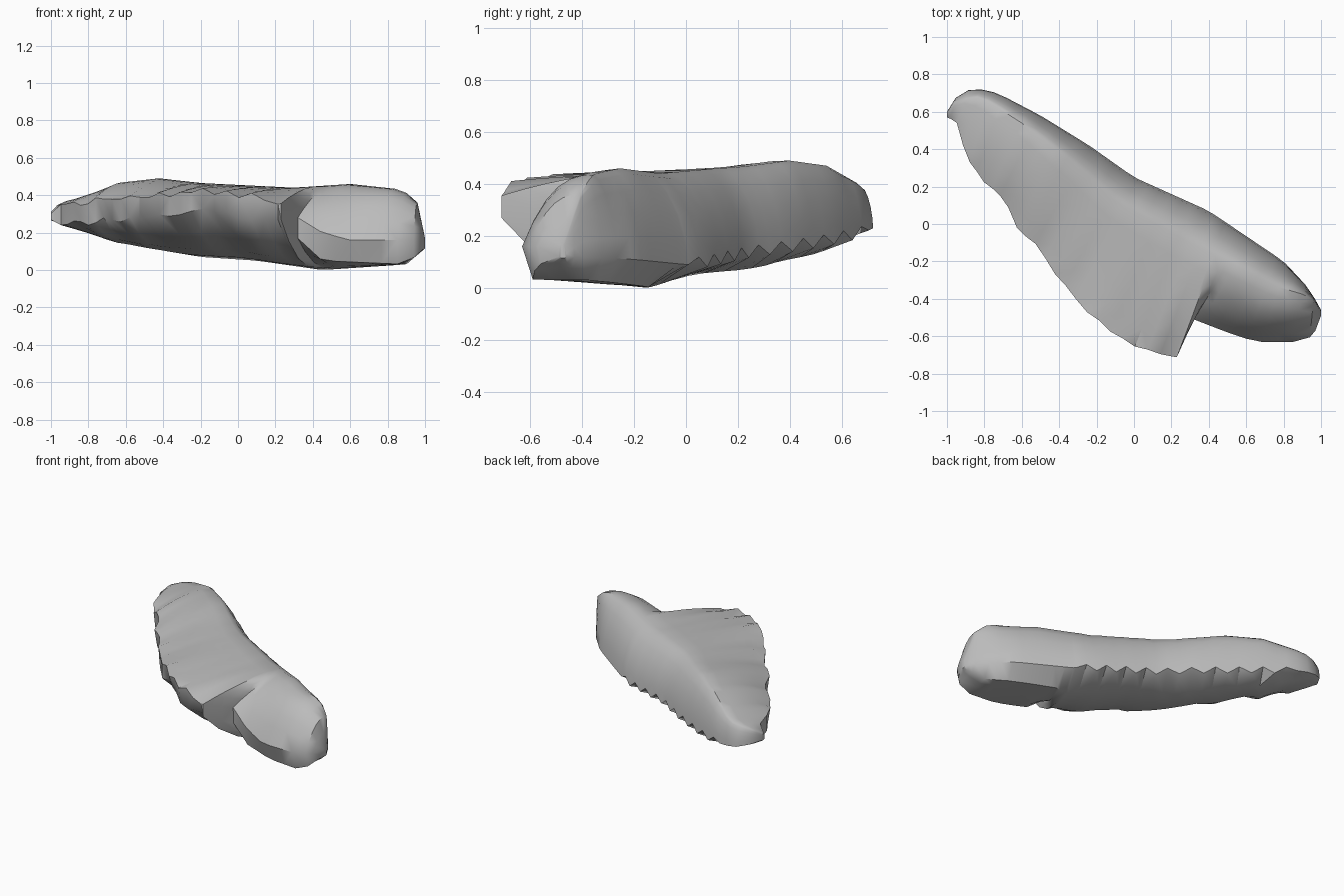
import bpy, bmesh, math, random
from mathutils import Vector

random.seed(4)
default = bpy.data.objects.get("Cube")
if default:
    bpy.data.objects.remove(default)


def curve(*knots):
    """Return a piecewise linear function through (position, value) knots."""
    def value(x):
        for (xa, va), (xb, vb) in zip(knots, knots[1:]):
            if x <= xb:
                return va + (vb - va) * (x - xa) / (xb - xa)
        return knots[-1][1]
    return value


def mix(start, end, factor):
    return start + (end - start) * factor


# Plan outline and crest line of the slab
front_edge = curve((-1, .57), (-.95, .55), (-.9, .37), (-.82, .24), (-.68, .11),
                   (-.64, 0), (-.5, -.13), (-.45, -.23), (-.3, -.42), (-.18, -.53),
                   (0, -.65), (.23, -.71), (.32, -.51), (.5, -.58), (.65, -.63),
                   (.92, -.63), (.97, -.57), (1, -.49))
back_edge = curve((-1, .6), (-.95, .68), (-.9, .715), (-.82, .72), (-.73, .7),
                  (-.5, .58), (-.24, .42), (0, .25), (.4, .07), (.8, -.2),
                  (.94, -.35), (1, -.46))
crest_line = curve((-1, .59), (-.95, .66), (-.82, .68), (-.6, .54), (-.35, .34),
                   (-.1, .12), (.3, -.1), (.75, -.33), (.95, -.39), (1, -.47))

# Heights of the crest, broken lip, back edge and underside
crest_height = curve((-1, .31), (-.95, .36), (-.82, .39), (-.6, .47), (-.42, .49),
                     (-.2, .465), (.3, .44), (.6, .46), (.88, .43), (.96, .36), (1, .17))
lip_top = curve((-1, .3), (-.95, .35), (-.6, .39), (-.2, .42), (.2, .38),
                (.32, .28), (.45, .2), (.6, .16), (1, .16))
lip_base = curve((-1, .27), (-.95, .24), (-.5, .29), (-.2, .31), (.23, .27),
                 (.32, .17), (.45, .05), (.9, .03), (1, .12))
back_height = curve((-1, .27), (-.9, .24), (-.4, .18), (0, .14), (.5, .09),
                    (.8, .11), (1, .12))
under_height = curve((-1, .265), (-.6, .14), (-.2, .07), (.1, .05), (.45, 0),
                     (.9, .03), (1, .115))

# Fullness of the upper face, and setback of its lower rim
fullness = curve((-1, 2), (.1, 2), (.3, 1.7), (.45, 2.1), (.6, 2.6), (1, 2.5))
rim_inset = curve((-1, 0), (.3, 0), (.5, .05), (.9, .04), (1, 0))


def cross_section(s, index):
    """One closed ring, slanted to lie across the diagonal length of the slab."""
    slant = 1 - s * s
    xf, xb = s - .25 * slant, s + .08 * slant
    rough = .02 if -.9 < xf < .22 else 0
    lip = Vector((xf, front_edge(xf) + random.uniform(-rough, rough) / 2,
                  lip_top(xf) + random.uniform(-rough, rough)))
    base = Vector((xf, lip.y + rim_inset(xf) + random.uniform(0, rough) * 2,
                   lip_base(xf) + random.uniform(-rough, rough)))
    crest = Vector((s, crest_line(s), crest_height(s)))
    tooth = .022 * (-1) ** index if -.75 < s < .4 else 0
    back = Vector((xb, back_edge(xb), back_height(xb) + tooth))
    ring = []
    # Upper face, rising from the lip to the crest
    for step in range(6):
        u = step / 6
        point = lip.lerp(crest, u)
        point.z = mix(crest.z, lip.z, (1 - u) ** fullness(xf))
        ring.append(point)
    # Sloping back wall
    for step in range(6):
        turn = math.pi / 2 * step / 5
        point = crest.lerp(back, math.sin(turn) ** 1.2)
        point.z = mix(back.z, crest.z, max(0, math.cos(turn)) ** 1.2)
        ring.append(point)
    # Bulging underside, returning to the broken lip
    keel = base.lerp(back, .78)
    keel.z = under_height(keel.x)
    ring.append(keel)
    for along, rise in ((.3, .06), (.55, .22), (.8, .57)):
        point = keel.lerp(base, along)
        point.z = mix(keel.z, base.z, rise)
        ring.append(point)
    ring.append(base)
    return ring


# Loft the slab through its cross sections
stations = [step * .06 for step in range(-16, 17)]
stations = sorted(stations + [-1, -.98, .433, .506, .98, 1])
bm = bmesh.new()
rings = [[bm.verts.new(point) for point in cross_section(s, i)]
         for i, s in enumerate(stations)]
for ring, following in zip(rings, rings[1:]):
    count = len(ring)
    for i in range(count):
        j = (i + 1) % count
        bm.faces.new((ring[i], ring[j], following[j], following[i]))
bm.faces.new(rings[0])
bm.faces.new(rings[-1])
bmesh.ops.triangulate(bm, faces=bm.faces)
bmesh.ops.recalc_face_normals(bm, faces=bm.faces)
mesh = bpy.data.meshes.new("stone_slab")
bm.to_mesh(mesh)
bm.free()
slab = bpy.data.objects.new("stone_slab", mesh)
bpy.context.collection.objects.link(slab)

# Plain grey stone
stone = bpy.data.materials.new("grey_stone")
stone.use_nodes = True
grey = (.5, .5, .5, 1)
stone.diffuse_color = grey
stone.node_tree.nodes["Principled BSDF"].inputs["Base Color"].default_value = grey
mesh.materials.append(stone)

# Soft shading with crisp broken edges
bpy.ops.object.select_all(action="DESELECT")
slab.select_set(True)
bpy.context.view_layer.objects.active = slab
bpy.ops.object.shade_smooth_by_angle(angle=math.radians(40))
